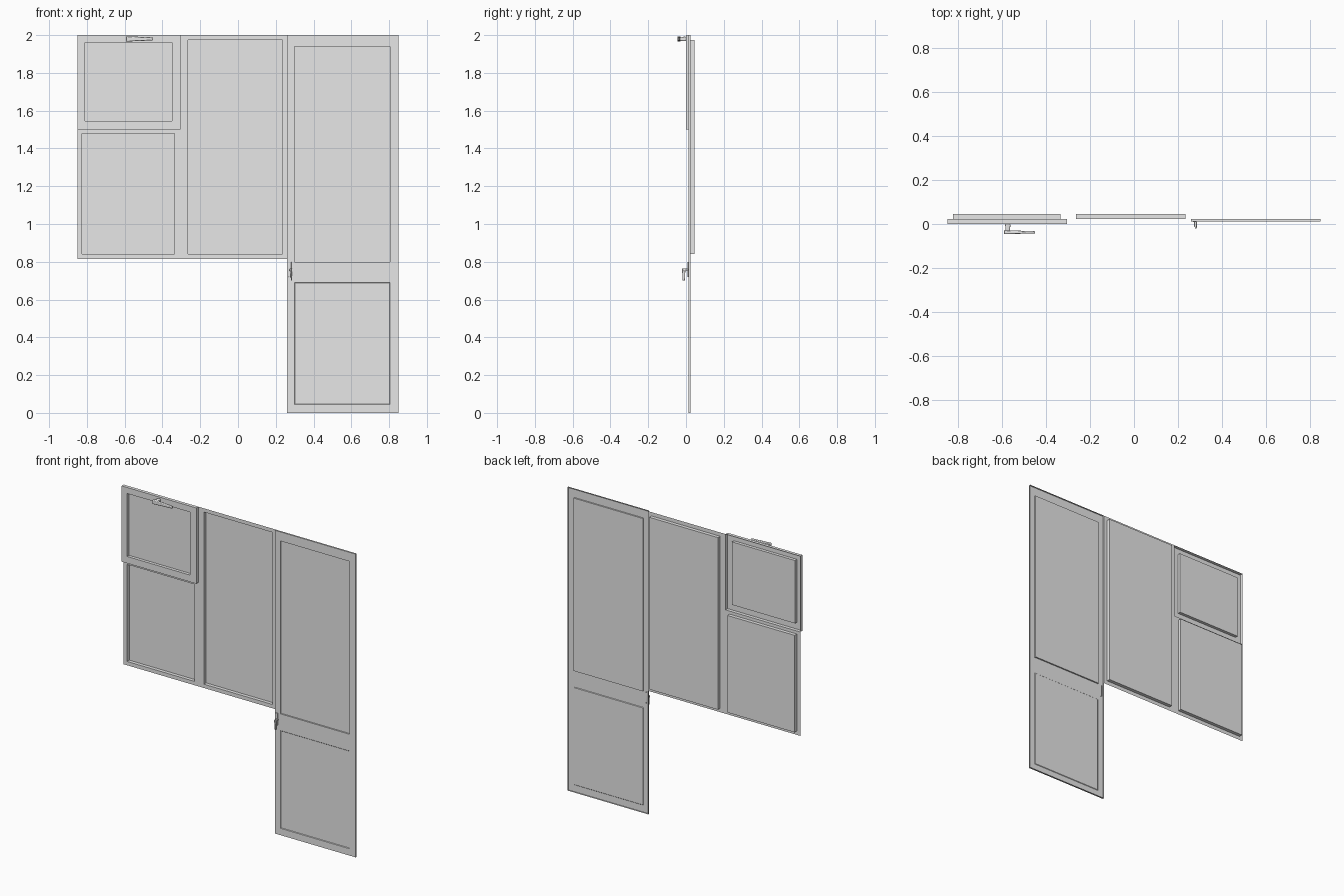
import bpy, bmesh
from mathutils import Vector

old = bpy.data.objects.get("Cube")
if old:
    bpy.data.objects.remove(old, do_unlink=True)

grey = bpy.data.materials.new("plain_grey")
grey.use_nodes = True
grey.diffuse_color = (0.8, 0.8, 0.8, 1)
grey.node_tree.nodes["Principled BSDF"].inputs["Base Color"].default_value = (0.8, 0.8, 0.8, 1)


def finish(name, bm):
    bmesh.ops.remove_doubles(bm, verts=bm.verts, dist=0.0001)
    mesh = bpy.data.meshes.new(name)
    bm.to_mesh(mesh)
    bm.free()
    mesh.materials.append(grey)
    obj = bpy.data.objects.new(name, mesh)
    bpy.context.collection.objects.link(obj)
    return obj


def loop(bm, rect, y, inset=0):
    x0, x1, z0, z1 = rect
    x0, x1, z0, z1 = x0 + inset, x1 - inset, z0 + inset, z1 - inset
    return [bm.verts.new((x, y, z)) for x, z in ((x0, z0), (x1, z0), (x1, z1), (x0, z1))]


def bridge(bm, a, b):
    for i in range(4):
        j = (i + 1) % 4
        bm.faces.new((a[i], a[j], b[j], b[i]))


def cell(bm, outer, opening, y, depth, taper=0):
    """Flat border with a pane pushed back from it."""
    rim = loop(bm, opening, y)
    pane = loop(bm, opening, y + depth, taper)
    bridge(bm, loop(bm, outer, y), rim)
    bridge(bm, rim, pane)
    bm.faces.new(pane)


def edge_wall(bm, rect, front, back):
    bridge(bm, loop(bm, rect, back), loop(bm, rect, front))


# Fixed window frame with two panes
bm = bmesh.new()
cell(bm, (-0.85, -0.305, 0.815, 1.5), (-0.825, -0.335, 0.84, 1.48), 0.023, 0.023)
cell(bm, (-0.305, 0.26, 0.815, 2), (-0.265, 0.235, 0.84, 1.975), 0.023, 0.023)
finish("window_frame", bm)

# Opening sash, standing forward of the frame
bm = bmesh.new()
sash = (-0.85, -0.305, 1.5, 2)
cell(bm, sash, (-0.81, -0.35, 1.545, 1.96), 0.001, 0.02)
edge_wall(bm, sash, 0.001, 0.023)
finish("window_sash", bm)

# Door leaf with a glazed top and a shallow lower panel
bm = bmesh.new()
cell(bm, (0.26, 0.85, 0.745, 2), (0.3, 0.805, 0.8, 1.94), 0.012, 0.009)
cell(bm, (0.26, 0.85, 0, 0.745), (0.3, 0.805, 0.045, 0.69), 0.012, 0.003, 0.003)
edge_wall(bm, (0.26, 0.85, 0, 2), 0.012, 0.023)
finish("door_leaf", bm)


def bar(name, start, end, size_a, size_b, bevel):
    """Tapered bar between two points; sizes are width and height at each end."""
    start, end = Vector(start), Vector(end)
    turn = (end - start).to_track_quat("Z", "Y")
    bm = bmesh.new()
    bmesh.ops.create_cube(bm, size=1)
    for v in bm.verts:
        base, size = (start, size_a) if v.co.z < 0 else (end, size_b)
        v.co = base + turn @ Vector((v.co.x * size[0], v.co.y * size[1], 0))
    obj = finish(name, bm)
    mod = obj.modifiers.new("soft_edges", "BEVEL")
    mod.width = bevel
    mod.segments = 2
    bpy.context.view_layer.objects.active = obj
    obj.select_set(True)
    bpy.ops.object.shade_smooth_by_angle()
    obj.select_set(False)


# Window handle
bar("window_handle_stem", (-0.575, 0.001, 1.98), (-0.575, -0.042, 1.98), (0.024, 0.024), (0.02, 0.02), 0.005)
bar("window_handle_lever", (-0.593, -0.037, 1.98), (-0.45, -0.038, 1.98), (0.018, 0.028), (0.01, 0.016), 0.004)

# Door handle: back plate, spindle and hanging lever
bar("door_handle_plate", (0.275, 0.0105, 0.72), (0.275, 0.0105, 0.8), (0.014, 0.004), (0.014, 0.004), 0.001)
bar("door_handle_spindle", (0.28, 0.012, 0.757), (0.28, -0.014, 0.757), (0.014, 0.014), (0.012, 0.012), 0.003)
bar("door_handle_lever", (0.281, -0.012, 0.764), (0.283, -0.012, 0.7), (0.018, 0.008), (0.012, 0.006), 0.002)
